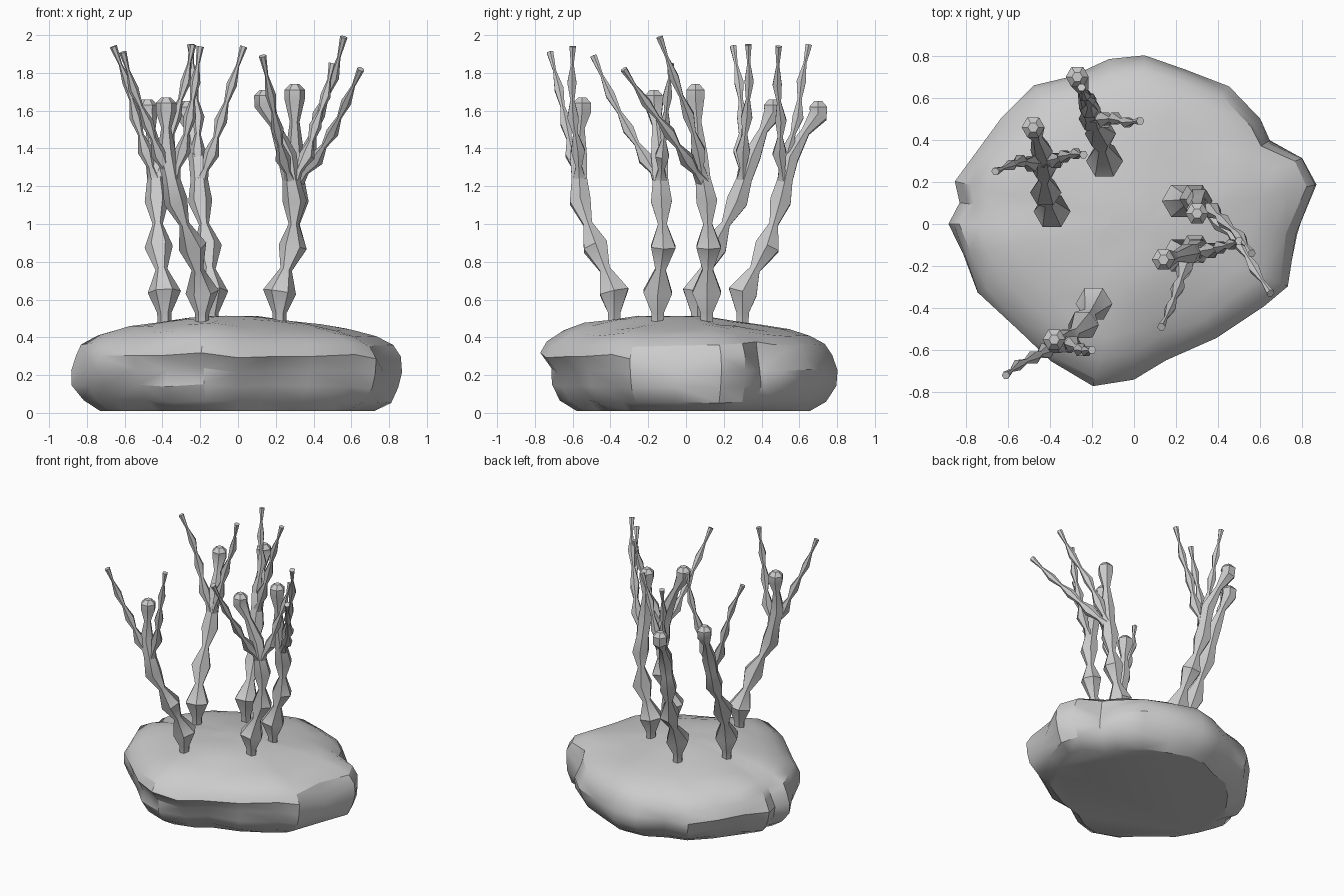
import bpy, bmesh, math, random
from mathutils import Vector, noise

random.seed(4)
if "Cube" in bpy.data.objects:
    bpy.data.objects.remove(bpy.data.objects["Cube"])

grey = bpy.data.materials.new("stone_grey")
grey.use_nodes = True
grey.diffuse_color = (0.6, 0.6, 0.6, 1)
grey.node_tree.nodes["Principled BSDF"].inputs["Base Color"].default_value = (0.6, 0.6, 0.6, 1)


def finish(bm, name, angle):
    bmesh.ops.recalc_face_normals(bm, faces=bm.faces)
    mesh = bpy.data.meshes.new(name)
    bm.to_mesh(mesh)
    bm.free()
    obj = bpy.data.objects.new(name, mesh)
    bpy.context.collection.objects.link(obj)
    mesh.materials.append(grey)
    bpy.ops.object.select_all(action='DESELECT')
    bpy.context.view_layer.objects.active = obj
    obj.select_set(True)
    bpy.ops.object.shade_smooth_by_angle(angle=math.radians(angle))
    return obj


def skin(bm, rings):
    """Bridge successive vertex rings and cap both ends."""
    n = len(rings[0])
    for a, b in zip(rings, rings[1:]):
        for i in range(n):
            j = (i + 1) % n
            bm.faces.new((a[i], a[j], b[j], b[i]))
    bm.faces.new(rings[0])
    bm.faces.new(rings[-1])


def tube(bm, nodes):
    """Six-sided tube through (point, radius) nodes."""
    rings = []
    for i, (p, r) in enumerate(nodes):
        t = (nodes[min(i + 1, len(nodes) - 1)][0] - nodes[max(i - 1, 0)][0]).normalized()
        u = t.cross(Vector((0, 1, 0))).normalized()
        v = t.cross(u)
        rings.append([bm.verts.new(p + r * (math.cos(k * math.pi / 3) * u + math.sin(k * math.pi / 3) * v))
                      for k in range(6)])
    skin(bm, rings)


def beaded(nodes, pinch):
    """Insert a narrow neck between each pair of beads."""
    out = [nodes[0]]
    for a, b in zip(nodes, nodes[1:]):
        out += [((a[0] + b[0]) / 2, pinch * min(a[1], b[1])), b]
    return out


def branch(bm, start, mid, tip):
    """Thin curved branch with shrinking beads and a flared tip."""
    nodes = []
    for i, r in enumerate((0.045, 0.042, 0.034, 0.028, 0.02)):
        t = i / 4
        p = start * (1 - t) ** 2 + mid * 2 * t * (1 - t) + tip * t * t
        if 0 < i < 4:
            p += Vector((random.uniform(-1, 1), random.uniform(-1, 1), 0)) * 0.014
        nodes.append((p, r))
    tube(bm, beaded(nodes, 0.45))


def coral(name, trunk, branches):
    """Beaded trunk ending in a round bud, with two side branches."""
    bm = bmesh.new()
    p = [Vector(c) for c in trunk]
    foot = p[0] - Vector((0, 0, 0.2))
    lower = beaded([(p[0], 0.088), (p[1], 0.075), (p[2], 0.064)], 0.42)
    upper = [(p[2].lerp(p[3], 0.5), 0.046), (p[3], 0.052),
             (p[3].lerp(p[4], 0.55), 0.026),
             (p[4] - Vector((0, 0, 0.025)), 0.055),
             (p[4] + Vector((0, 0, 0.02)), 0.055),
             (p[4] + Vector((0, 0, 0.05)), 0.025)]
    tube(bm, [(foot, 0.035), (p[0] - Vector((0, 0, 0.11)), 0.038)] + lower + upper)
    fork = p[2].lerp(p[3], 0.4)
    for mid, tip in branches:
        branch(bm, fork, Vector(mid), Vector(tip))
    finish(bm, name, 40)


# Rock base: outline swept through rings of (scale, height)
outline = [(.88, .19), (.82, .32), (.65, .4), (.6, .5), (.45, .65), (.25, .73), (.05, .8),
           (-.12, .79), (-.3, .7), (-.47, .65), (-.62, .5), (-.73, .35), (-.84, .2),
           (-.82, .1), (-.89, 0), (-.84, -.15), (-.75, -.33), (-.55, -.5), (-.4, -.66),
           (-.2, -.79), (0, -.74), (.15, -.64), (.4, -.55), (.63, -.4), (.74, -.3), (.8, -.05)]
profile = [(.82, .01), (.92, .06), (.98, .14), (1, .22), (.97, .3), (.92, .36), (.82, .41),
           (.68, .44), (.5, .465), (.32, .485), (.14, .495)]
bm = bmesh.new()
rings = []
for level, (s, z) in enumerate(profile):
    ring = []
    for x, y in outline:
        front = max(0, -y / math.hypot(x, y))
        scale, h = s, z
        if 0 < level < 8:
            rough = noise.noise(Vector((x * 3, y * 3, z * 6)))
            scale = s * (1 + 0.06 * min(rough, 0.25))
            h = z + 0.03 * noise.noise(Vector((x * 4, y * 4, z * 2 + 7)))
        # overhanging ledge along the front
        if z < 0.25:
            scale -= front * (0.09 if x > -0.25 else 0.05)
        elif z < 0.4:
            scale += front * 0.03
        if level > 5:
            h += 0.035 * max(0, 1 - math.hypot(x * s + 0.15, y * s + 0.3) / 0.6)
            h += 0.012 * noise.noise(Vector((x * s * 5, y * s * 5, 3)))
        ring.append(bm.verts.new((x * scale, y * scale, h)))
    rings.append(ring)
skin(bm, rings)
bmesh.ops.triangulate(bm, faces=[f for f in bm.faces if len(f.verts) == 4])
finish(bm, "rock_base", 32)

# Five coral stalks: trunk beads, then (bend, tip) of each branch
coral("front_coral",
      [(-.19, -.38, .64), (-.24, -.48, .88), (-.33, -.56, 1.12), (-.38, -.57, 1.37), (-.38, -.55, 1.62)],
      [((-.47, -.61, 1.5), (-.61, -.72, 1.91)), ((-.25, -.6, 1.55), (-.2, -.6, 1.94))])
coral("left_coral",
      [(-.39, .06, .64), (-.42, .15, .88), (-.43, .27, 1.12), (-.44, .35, 1.36), (-.48, .46, 1.61)],
      [((-.52, .3, 1.55), (-.66, .25, 1.94)), ((-.32, .32, 1.55), (-.24, .33, 1.95))])
coral("back_coral",
      [(-.14, .3, .64), (-.16, .43, .88), (-.2, .5, 1.12), (-.21, .55, 1.35), (-.27, .7, 1.6)],
      [((-.1, .49, 1.52), (.03, .49, 1.94)), ((-.22, .58, 1.55), (-.25, .65, 1.95))])
coral("right_coral",
      [(.22, .11, .64), (.29, .12, .88), (.31, .11, 1.12), (.3, .07, 1.36), (.3, .05, 1.69)],
      [((.5, -.08, 1.45), (.65, -.33, 1.82)), ((.44, .06, 1.55), (.56, -.14, 1.99))])
coral("front_right_coral",
      [(.22, -.15, .64), (.29, -.12, .88), (.3, -.13, 1.12), (.26, -.14, 1.36), (.14, -.17, 1.66)],
      [((.22, -.3, 1.45), (.13, -.49, 1.89)), ((.43, -.1, 1.5), (.5, -.08, 1.85))])
